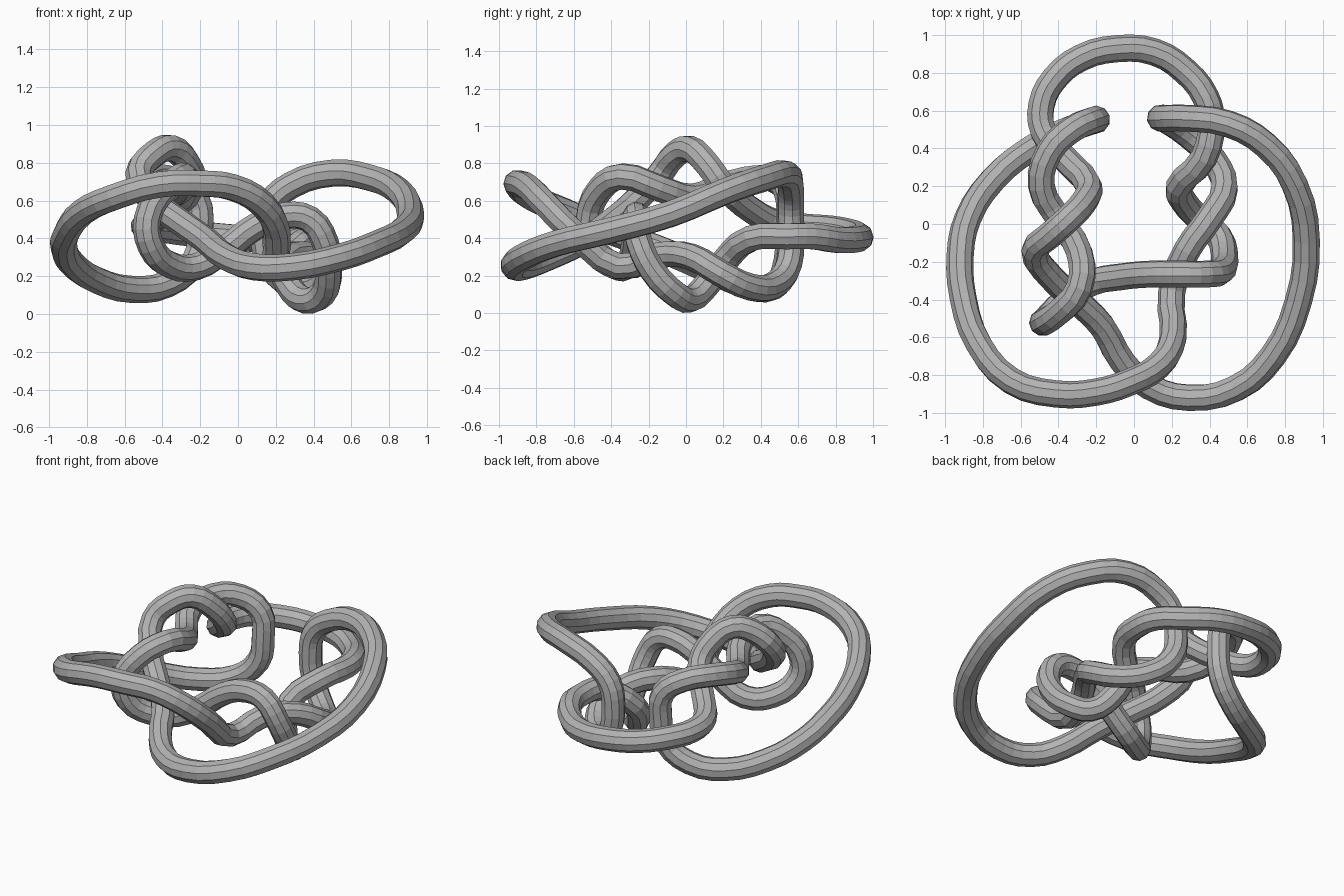
import bpy

cube = bpy.data.objects.get("Cube")
if cube:
    bpy.data.objects.remove(cube, do_unlink=True)

TUBE_RADIUS = 0.072
HEIGHT = 0.95


def half_turn(points):
    """Turn a strand 180 degrees about the horizontal y axis of the knot."""
    return [(-x, y, HEIGHT - z) for x, y, z in points]


# Wide left loop, upright hairpin at the back, then the outer twist strand
left_loop = [
    (0.20, -0.36, 0.25), (0.205, -0.61, 0.44), (0.13, -0.75, 0.58),
    (-0.03, -0.84, 0.67), (-0.20, -0.89, 0.69), (-0.41, -0.90, 0.685),
    (-0.65, -0.83, 0.62), (-0.82, -0.64, 0.54), (-0.905, -0.39, 0.43),
    (-0.92, -0.16, 0.35), (-0.88, 0.03, 0.27), (-0.75, 0.23, 0.18),
    (-0.56, 0.39, 0.13), (-0.37, 0.49, 0.16), (-0.23, 0.54, 0.28),
    (-0.20, 0.55, 0.45), (-0.22, 0.55, 0.61), (-0.33, 0.50, 0.70),
    (-0.45, 0.38, 0.72), (-0.49, 0.20, 0.68), (-0.40, 0.03, 0.62),
    (-0.29, -0.15, 0.67),
]
# Front hairpin that runs across to the right side
front_hook = [
    (-0.29, -0.34, 0.73), (-0.39, -0.46, 0.66), (-0.48, -0.52, 0.50),
    (-0.46, -0.50, 0.36), (-0.36, -0.40, 0.26), (-0.22, -0.31, 0.25),
    (-0.07, -0.28, 0.34), (0.09, -0.265, 0.46), (0.25, -0.265, 0.52),
    (0.38, -0.265, 0.50), (0.46, -0.25, 0.38), (0.48, -0.18, 0.23),
]
# Inner twist strand, rising over the outer one
inner_twist = [
    (-0.37, 0.35, 0.55), (-0.24, 0.20, 0.68), (-0.27, 0.11, 0.80),
    (-0.355, 0.02, 0.877), (-0.445, -0.06, 0.845),
]
# Arch at the back joining the two inner strands
back_arch = [
    (0.41, 0.54, 0.41), (0.38, 0.67, 0.41), (0.27, 0.81, 0.39),
    (0.11, 0.91, 0.395), (-0.09, 0.928, 0.41), (-0.28, 0.88, 0.43),
    (-0.42, 0.77, 0.45), (-0.49, 0.63, 0.46), (-0.48, 0.49, 0.48),
]
# Strand down to the front, wide right loop, hairpin and outer twist strand
right_loop = [
    (-0.525, -0.14, 0.74), (-0.44, -0.28, 0.59), (-0.31, -0.40, 0.49),
    (-0.17, -0.54, 0.39), (-0.06, -0.73, 0.30), (0.08, -0.86, 0.25),
    (0.29, -0.92, 0.25), (0.54, -0.87, 0.30), (0.735, -0.70, 0.37),
    (0.87, -0.41, 0.44), (0.912, -0.08, 0.53), (0.85, 0.21, 0.65),
    (0.70, 0.415, 0.72), (0.50, 0.53, 0.745), (0.28, 0.56, 0.68),
    (0.17, 0.56, 0.58), (0.14, 0.56, 0.44), (0.17, 0.55, 0.26),
    (0.29, 0.47, 0.15), (0.42, 0.34, 0.14), (0.48, 0.19, 0.21),
    (0.40, 0.03, 0.30), (0.28, -0.14, 0.31),
]

path = (left_loop + front_hook + half_turn(inner_twist)[::-1] + back_arch
        + inner_twist + right_loop)

# Sweep a round tube along the closed path
curve = bpy.data.curves.new("knot_path", "CURVE")
curve.dimensions = "3D"
curve.bevel_depth = TUBE_RADIUS
curve.bevel_resolution = 3
curve.resolution_u = 3
spline = curve.splines.new("BEZIER")
spline.bezier_points.add(len(path) - 1)
for point, position in zip(spline.bezier_points, path):
    point.co = position
    point.handle_left_type = point.handle_right_type = "AUTO"
spline.use_cyclic_u = True
spline.use_smooth = False

path_object = bpy.data.objects.new("knot_path", curve)
bpy.context.collection.objects.link(path_object)
bpy.context.view_layer.update()
evaluated = path_object.evaluated_get(bpy.context.evaluated_depsgraph_get())
mesh = bpy.data.meshes.new_from_object(evaluated)
bpy.data.objects.remove(path_object, do_unlink=True)

tube = bpy.data.objects.new("knot_tube", mesh)
bpy.context.collection.objects.link(tube)

# Plain grey
grey = bpy.data.materials.new("grey")
grey.use_nodes = True
colour = (0.45, 0.45, 0.45, 1.0)
grey.diffuse_color = colour
grey.node_tree.nodes["Principled BSDF"].inputs["Base Color"].default_value = colour
mesh.materials.clear()
mesh.materials.append(grey)
